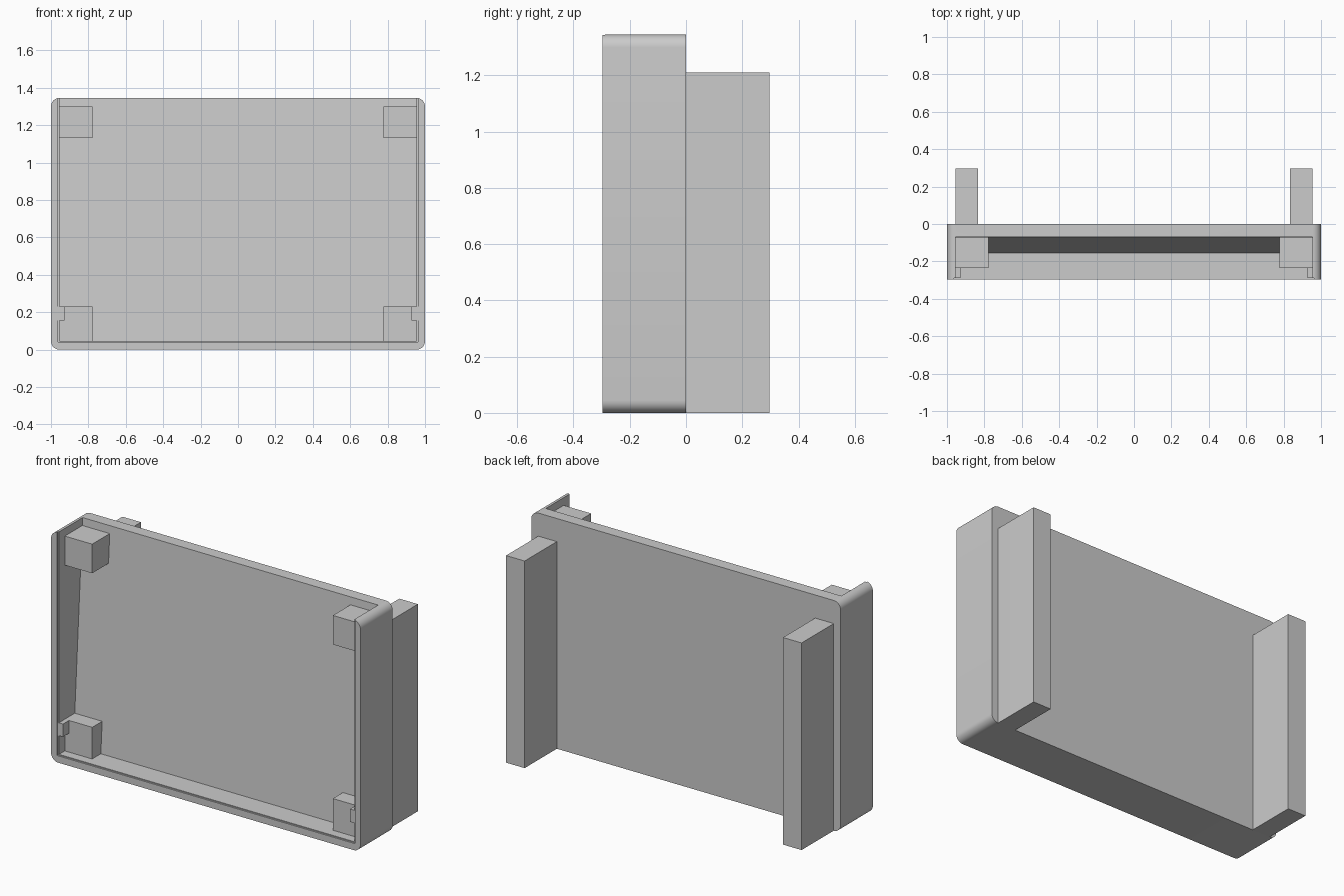
import bpy, bmesh, math

if "Cube" in bpy.data.objects:
    bpy.data.objects.remove(bpy.data.objects["Cube"])

grey = bpy.data.materials.new("plain_grey")
grey.diffuse_color = (0.6, 0.6, 0.6, 1)
grey.use_nodes = True
grey.node_tree.nodes["Principled BSDF"].inputs["Base Color"].default_value = grey.diffuse_color

WALL, TOP, FRONT, BACK = 0.045, 1.345, -0.297, 0.297


def prism(name, profile, axis, a, b):
    """Extrude a 2D profile along x (profile y,z) or y (profile x,z)."""
    bm = bmesh.new()
    put = (lambda p, d: (d, p[0], p[1])) if axis == "x" else (lambda p, d: (p[0], d, p[1]))
    face = bm.faces.new([bm.verts.new(put(p, a)) for p in profile])
    ext = bmesh.ops.extrude_face_region(bm, geom=[face])
    moved = [v for v in ext["geom"] if isinstance(v, bmesh.types.BMVert)]
    bmesh.ops.translate(bm, verts=moved, vec=put((0, 0), b - a))
    bmesh.ops.recalc_face_normals(bm, faces=bm.faces)
    mesh = bpy.data.meshes.new(name)
    bm.to_mesh(mesh)
    bm.free()
    mesh.materials.append(grey)
    ob = bpy.data.objects.new(name, mesh)
    bpy.context.collection.objects.link(ob)
    return ob


def box(name, x0, x1, y0, y1, z0, z1):
    return prism(name, [(y0, z0), (y1, z0), (y1, z1), (y0, z1)], "x", x0, x1)


# Tray body: rounded rectangle
outline = []
for cx, cz, start in ((1 - WALL, TOP - WALL, 0), (WALL - 1, TOP - WALL, 90),
                      (WALL - 1, WALL, 180), (1 - WALL, WALL, 270)):
    for i in range(9):
        t = math.radians(start + i * 90 / 8)
        outline.append((cx + WALL * math.cos(t), cz + WALL * math.sin(t)))
tray = prism("tray_body", outline, "y", FRONT, 0)

# Cavity with a leaning back, open at front and top, plus a shallow rim step
slope = (-0.07 + 0.155) / (TOP - WALL)
cavity = prism("cavity_cutter", [(-0.6, WALL), (-0.155, WALL),
               (-0.155 + slope * (1.6 - WALL), 1.6), (-0.6, 1.6)], "x", WALL - 1, 1 - WALL)
rim = box("rim_cutter", -0.963, 0.963, -0.6, -0.288, 0.04, 1.6)
bpy.context.view_layer.objects.active = tray
for cutter in (cavity, rim):
    mod = tray.modifiers.new("cut", "BOOLEAN")
    mod.operation, mod.solver, mod.object = "DIFFERENCE", "EXACT", cutter
    bpy.ops.object.modifier_apply(modifier=mod.name)
    bpy.data.objects.remove(cutter)
tray.select_set(True)
bpy.ops.object.shade_smooth_by_angle(angle=math.radians(30))

for side, s in (("left", -1), ("right", 1)):
    # Rear rails
    box(side + "_rear_rail", s * 0.835, s * 0.955, 0, BACK, 0, 1.21)
    # Corner blocks, sunk into the leaning back
    box(side + "_upper_block", s * 0.778, s * 0.956, -0.235, -0.06, 1.13, 1.30)
    box(side + "_lower_block", s * 0.778, s * 0.956, -0.235, -0.10, 0.044, 0.23)
    # Small retaining tab
    box(side + "_tab", s * 0.928, s * 0.97, -0.29, -0.234, 0.155, 0.23)
